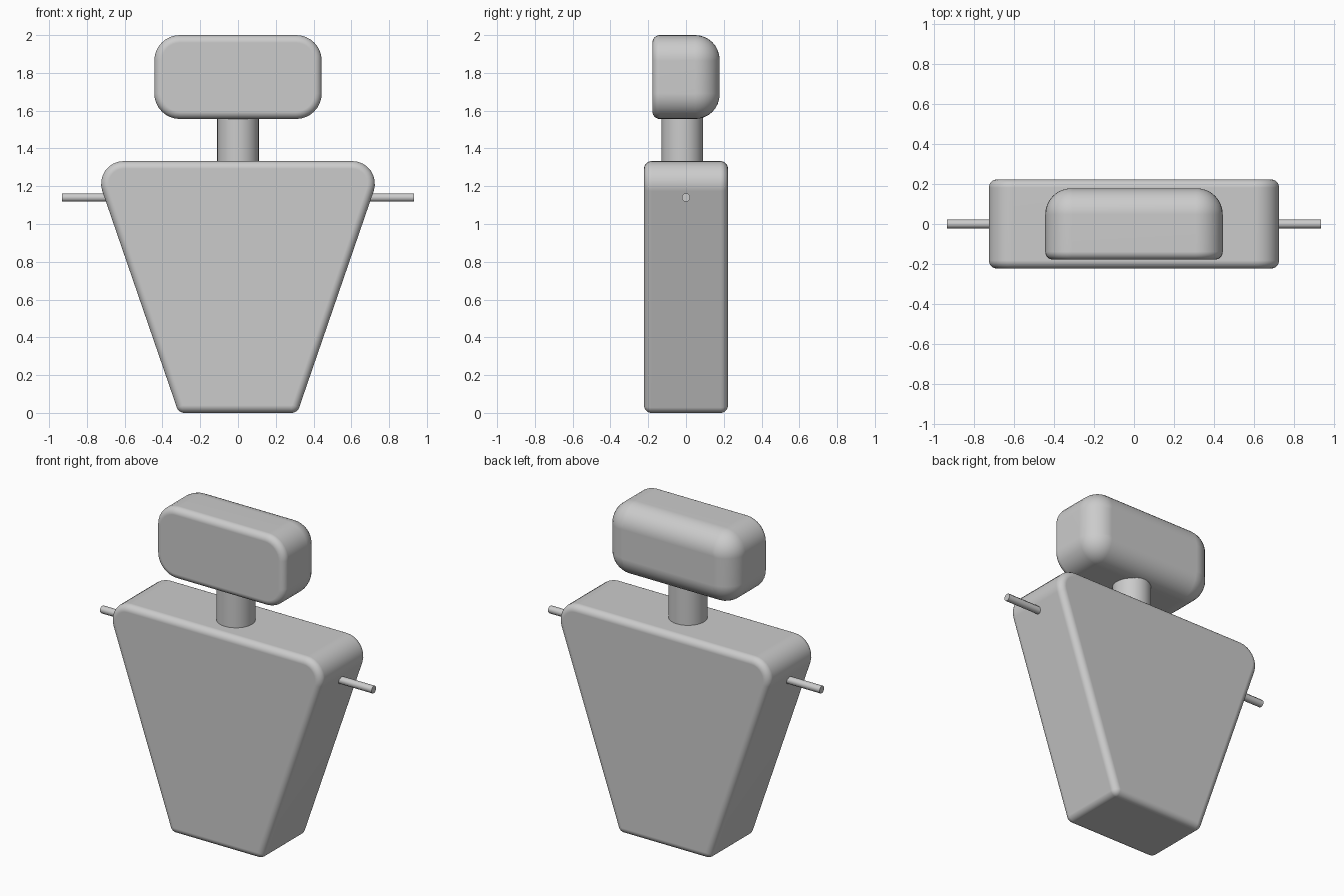
import bpy
import bmesh
import math
from mathutils import Vector

cube = bpy.data.objects.get("Cube")
if cube:
    bpy.data.objects.remove(cube, do_unlink=True)

grey = bpy.data.materials.new("mid grey")
grey.use_nodes = True
COLOR = (0.6, 0.6, 0.6, 1.0)
grey.diffuse_color = COLOR
grey.node_tree.nodes["Principled BSDF"].inputs["Base Color"].default_value = COLOR


def finish(obj):
    """Grey, smooth on the curves and flat on the large faces."""
    obj.data.materials.append(grey)
    bpy.ops.object.select_all(action="DESELECT")
    obj.select_set(True)
    bpy.context.view_layer.objects.active = obj
    bpy.ops.object.shade_smooth_by_angle(angle=math.radians(50))
    weighted = obj.modifiers.new("flat faces", "WEIGHTED_NORMAL")
    weighted.keep_sharp = True


def rounded_outline(corners, inset, steps=8):
    """Counter-clockwise (x, z, radius) corners, filleted and shrunk by inset."""
    points = []
    for i, (x, z, radius) in enumerate(corners):
        here = Vector((x, z))
        before = (Vector(corners[i - 1][:2]) - here).normalized()
        after = (Vector(corners[(i + 1) % len(corners)][:2]) - here).normalized()
        half = before.angle(after) / 2
        centre = here + (before + after).normalized() * radius / math.sin(half)
        first = math.atan2(before.x, -before.y)
        sweep = math.pi - 2 * half
        for k in range(steps + 1):
            a = first + sweep * k / steps
            points.append(centre + Vector((math.cos(a), math.sin(a))) * (radius - inset))
    return points


def rounded_slab(name, corners, front, back, front_edge, back_edge, steps=8):
    """Outline extruded along y, with separately rounded front and back rims."""
    angles = [math.pi / 2 * k / steps for k in range(steps + 1)]
    layers = [(front + front_edge * (1 - math.cos(a)), front_edge * (1 - math.sin(a)))
              for a in angles]
    layers += [(back - back_edge * (1 - math.sin(a)), back_edge * (1 - math.cos(a)))
               for a in angles]
    bm = bmesh.new()
    rings = [[bm.verts.new((p.x, y, p.y)) for p in rounded_outline(corners, inset)]
             for y, inset in layers]
    for low, high in zip(rings, rings[1:]):
        for i in range(len(low)):
            j = (i + 1) % len(low)
            bm.faces.new((low[i], low[j], high[j], high[i]))
    bm.faces.new(rings[0])
    bm.faces.new(rings[-1])
    bmesh.ops.remove_doubles(bm, verts=bm.verts, dist=0.0001)
    bmesh.ops.recalc_face_normals(bm, faces=bm.faces)
    mesh = bpy.data.meshes.new(name)
    bm.to_mesh(mesh)
    bm.free()
    obj = bpy.data.objects.new(name, mesh)
    bpy.context.collection.objects.link(obj)
    finish(obj)


def cylinder(name, sides, radius, length, location, rotation=(0, 0, 0)):
    bpy.ops.mesh.primitive_cylinder_add(vertices=sides, radius=radius, depth=length,
                                        location=location, rotation=rotation)
    obj = bpy.context.object
    obj.name = name
    finish(obj)


# Tapered torso, wide at the shoulders
rounded_slab("torso",
             [(-0.314, 0, 0.042), (0.314, 0, 0.042),
              (0.773, 1.333, 0.12), (-0.773, 1.333, 0.12)],
             -0.222, 0.222, 0.04, 0.04)

# Head, with a softer rim at the back
rounded_slab("head",
             [(-0.443, 1.556, 0.135), (0.443, 1.556, 0.135),
              (0.443, 2.0, 0.135), (-0.443, 2.0, 0.135)],
             -0.178, 0.178, 0.04, 0.13)

# Neck
cylinder("neck", 32, 0.11, 0.27, (0, -0.02, 1.445))

# Thin eight-sided rod through the shoulders, flat side up
cylinder("shoulder_rod", 8, 0.023, 1.866, (0, 0, 1.14),
         (math.pi / 2, math.pi / 8, math.pi / 2))
